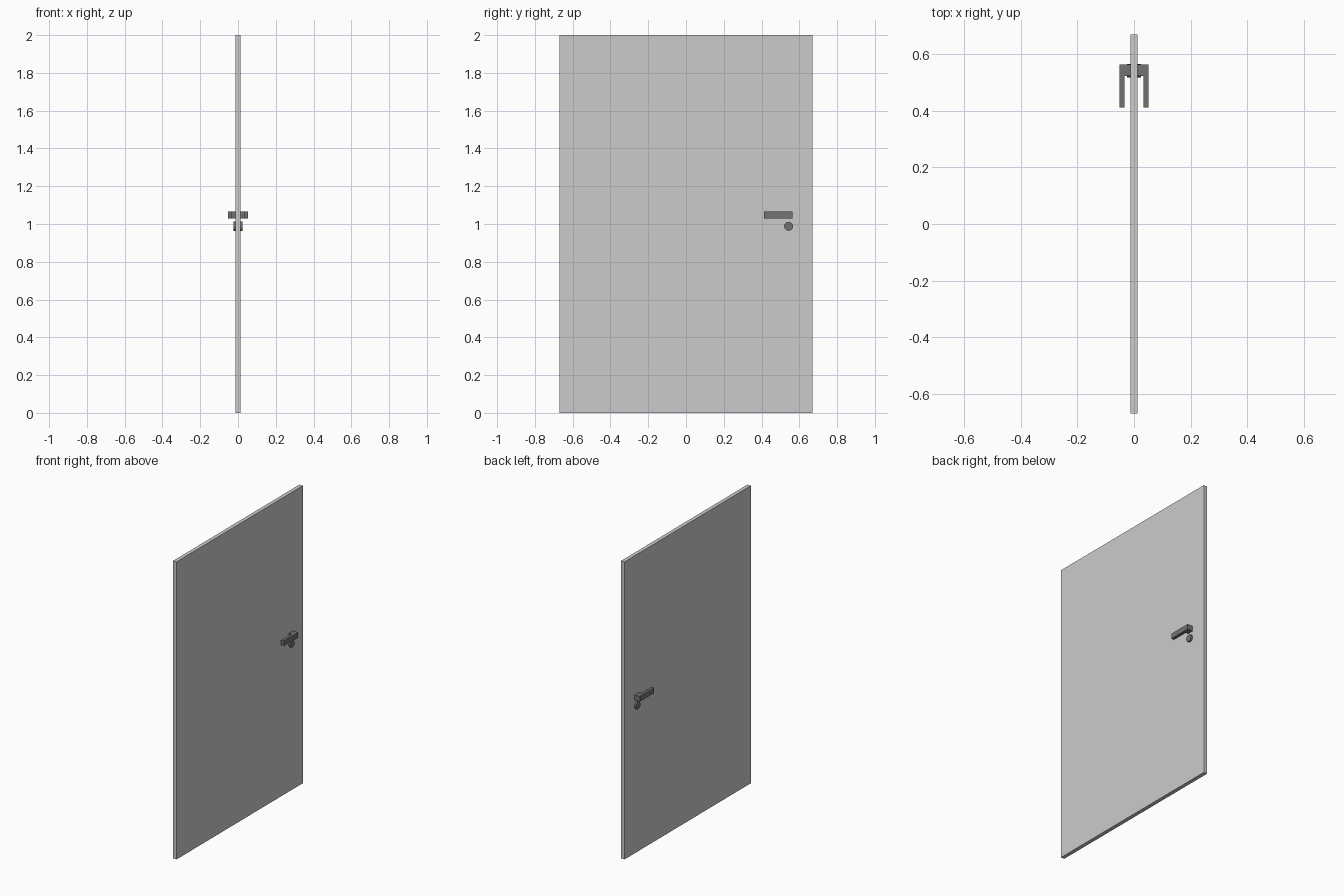
import bpy, math

cube = bpy.data.objects.get("Cube")
if cube:
    bpy.data.objects.remove(cube, do_unlink=True)


def material(name, value):
    mat = bpy.data.materials.new(name)
    mat.use_nodes = True
    color = (value, value, value, 1)
    mat.diffuse_color = color
    mat.node_tree.nodes["Principled BSDF"].inputs["Base Color"].default_value = color
    return mat


light_gray = material("light_gray", 0.6)
dark_gray = material("dark_gray", 0.17)


def box(name, low, high, mat):
    center = [(a + b) / 2 for a, b in zip(low, high)]
    bpy.ops.mesh.primitive_cube_add(size=1, location=center)
    obj = bpy.context.object
    obj.name = name
    obj.scale = [b - a for a, b in zip(low, high)]
    bpy.ops.object.transform_apply(location=False, rotation=False, scale=True)
    obj.data.materials.append(mat)
    return obj


# Door slab
box("door_panel", (-0.013, -0.67, 0), (0.013, 0.67, 2), light_gray)

# Handle stems and grips, and lock knobs, on both faces
for side, label in ((1, "left"), (-1, "right")):
    def span(a, b):
        return sorted((a * side, b * side))

    x0, x1 = span(0.013, 0.033)
    box(label + "_handle_stem", (x0, 0.523, 1.03), (x1, 0.565, 1.065), dark_gray)
    x0, x1 = span(0.033, 0.052)
    box(label + "_handle_grip", (x0, 0.412, 1.03), (x1, 0.565, 1.065), dark_gray)

    bpy.ops.mesh.primitive_cylinder_add(
        vertices=12, radius=0.024, depth=0.012,
        location=(side * 0.019, 0.543, 0.988), rotation=(0, math.pi / 2, 0))
    knob = bpy.context.object
    knob.name = label + "_lock_knob"
    knob.data.materials.append(dark_gray)
